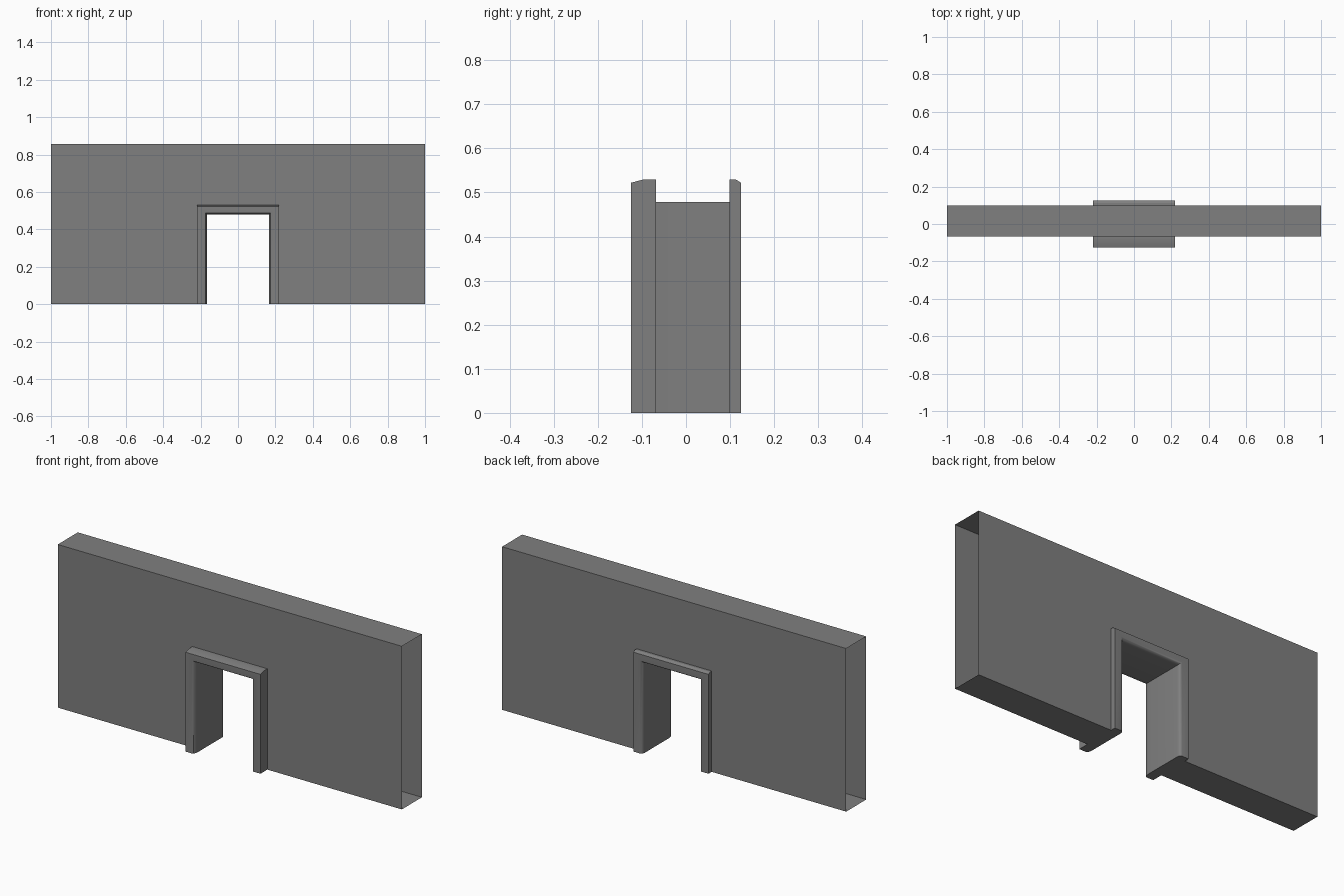
import bpy, bmesh, math

if "Cube" in bpy.data.objects:
    bpy.data.objects.remove(bpy.data.objects["Cube"])

CX = 0.0                         # doorway centre
YF, YB = -0.068, 0.0985          # wall front and back planes
TOP = 0.857
OUT_H, OUT_Z = 0.218, 0.53       # casing outer half width and height

grey = bpy.data.materials.new("dark_grey")
grey.diffuse_color = (0.214, 0.214, 0.214, 1)
grey.use_nodes = True
grey.node_tree.nodes["Principled BSDF"].inputs["Base Color"].default_value = grey.diffuse_color


def make_object(name, bm):
    bmesh.ops.remove_doubles(bm, verts=bm.verts, dist=1e-5)
    bmesh.ops.recalc_face_normals(bm, faces=bm.faces)
    mesh = bpy.data.meshes.new(name)
    bm.to_mesh(mesh)
    bm.free()
    mesh.materials.append(grey)
    ob = bpy.data.objects.new(name, mesh)
    bpy.context.scene.collection.objects.link(ob)
    return ob


def face(bm, pts):
    return bm.faces.new([bm.verts.new(p) for p in pts])


def arch(y, h, z):
    return [(CX - h, y, 0), (CX - h, y, z), (CX + h, y, z), (CX + h, y, 0)]


# Wall shell: two sheets with a doorway, top and floor strips, open ends
bm = bmesh.new()
for y in (YF, YB):
    face(bm, [(-1, y, 0)] + arch(y, OUT_H, OUT_Z) + [(1, y, 0), (1, y, TOP), (-1, y, TOP)])
for x0, x1, z in ((-1, 1, TOP), (-1, CX - OUT_H, 0), (CX + OUT_H, 1, 0)):
    face(bm, [(x0, YF, z), (x1, YF, z), (x1, YB, z), (x0, YB, z)])
make_object("wall", bm)

# Door casing: profile of (y, half width, height) running front to back
angles = [math.pi / 2 * i / 4 for i in range(5)]


def lip(y, depth):
    """Rounded inner edge curving from the casing face into the jamb."""
    return [(y + depth * (1 - math.cos(a)), 0.179 - 0.013 * math.sin(a),
             0.491 - 0.013 * math.sin(a)) for a in angles]


profile = ([(YF, OUT_H, OUT_Z), (-0.095, OUT_H, OUT_Z), (-0.125, OUT_H, 0.522)]
           + lip(-0.125, 0.03) + lip(0.125, -0.02)[::-1]
           + [(0.125, OUT_H, 0.522), (0.112, OUT_H, OUT_Z), (YB, OUT_H, OUT_Z)])

bm = bmesh.new()
rings = [[bm.verts.new(p) for p in arch(*s)] for s in profile]
for a, b in zip(rings, rings[1:]):
    for i in range(3):
        bm.faces.new((a[i], a[i + 1], b[i + 1], b[i]))
# Feet of the casing
for i in (0, 3):
    bm.faces.new([r[i] for r in rings])
casing = make_object("door_casing", bm)
bpy.context.view_layer.objects.active = casing
casing.select_set(True)
bpy.ops.object.shade_smooth_by_angle(angle=math.radians(30))
